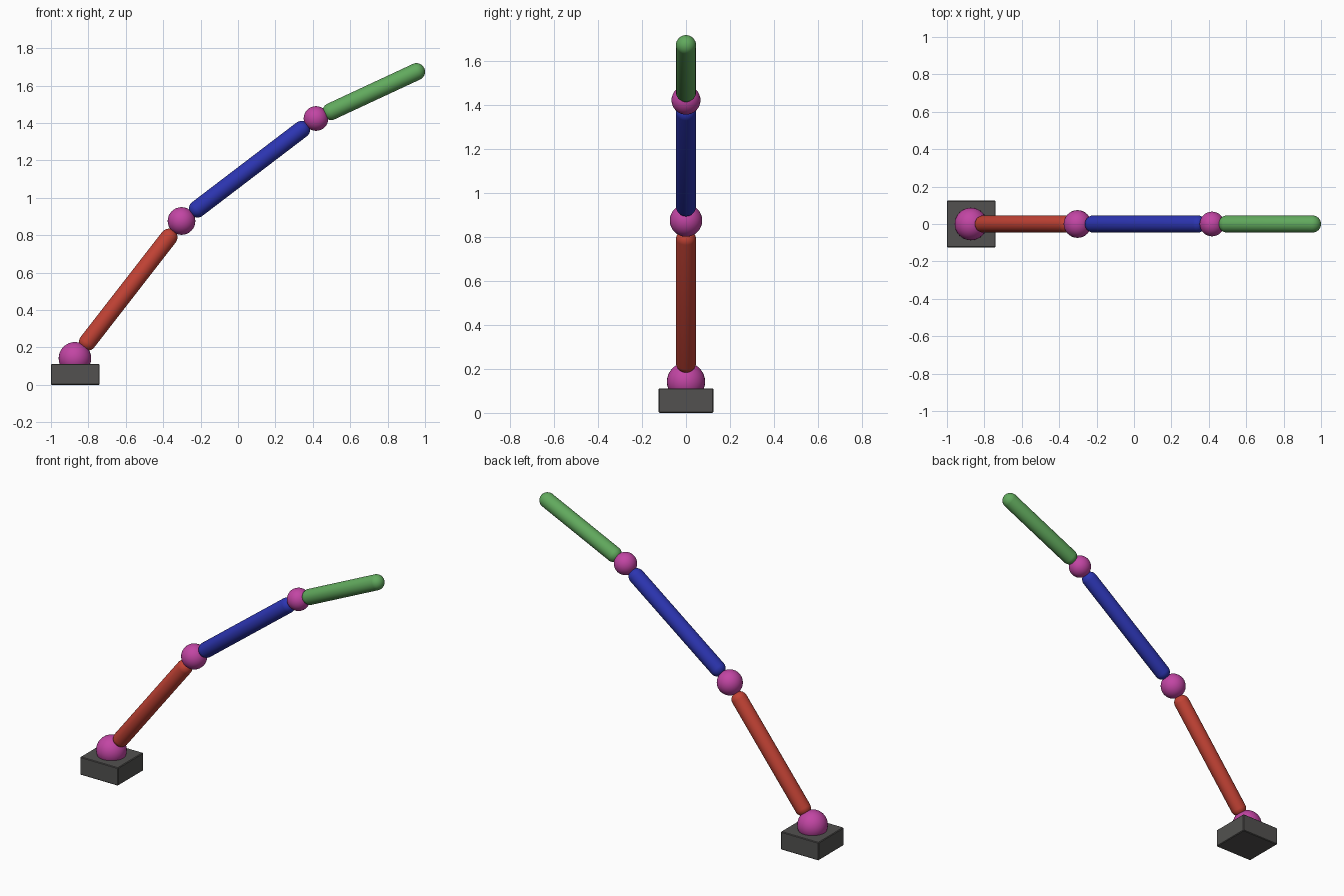
import bpy, bmesh, math
from mathutils import Vector

if "Cube" in bpy.data.objects:
    bpy.data.objects.remove(bpy.data.objects["Cube"])


def material(name, rgb):
    m = bpy.data.materials.new(name)
    m.diffuse_color = (*rgb, 1)
    m.use_nodes = True
    m.node_tree.nodes["Principled BSDF"].inputs["Base Color"].default_value = m.diffuse_color
    return m


GREY = material("dark grey", (0.085, 0.083, 0.08))
MAGENTA = material("magenta", (0.54, 0.06, 0.37))
RED = material("red", (0.54, 0.055, 0.035))
BLUE = material("blue", (0.025, 0.035, 0.44))
GREEN = material("green", (0.12, 0.40, 0.11))

ROD_R = 0.046


def add_object(name, bm, mat, smooth=True):
    me = bpy.data.meshes.new(name)
    for f in bm.faces:
        f.smooth = smooth
    bm.to_mesh(me)
    bm.free()
    me.materials.append(mat)
    ob = bpy.data.objects.new(name, me)
    bpy.context.collection.objects.link(ob)
    return ob


def ball(name, centre, radius):
    bm = bmesh.new()
    bmesh.ops.create_uvsphere(bm, u_segments=32, v_segments=16, radius=radius)
    ob = add_object(name, bm, MAGENTA)
    ob.location = centre


def capsule(name, a, b, mat):
    # a sphere whose two halves are pulled apart along its axis
    axis = b - a
    half = axis.length / 2
    bm = bmesh.new()
    bmesh.ops.create_uvsphere(bm, u_segments=32, v_segments=17, radius=ROD_R)
    for v in bm.verts:
        v.co.z += half if v.co.z > 0 else -half
    ob = add_object(name, bm, mat)
    ob.location = (a + b) / 2
    ob.rotation_mode = 'QUATERNION'
    ob.rotation_quaternion = axis.to_track_quat('Z', 'Y')


# joint centres from base to tip
shoulder = Vector((-0.872, 0, 0.142))
elbow = Vector((-0.302, 0, 0.876))
wrist = Vector((0.417, 0, 1.424))
tip = Vector((0.954, 0, 1.674))

# base block
bm = bmesh.new()
bmesh.ops.create_cube(bm, size=1)
for v in bm.verts:
    v.co = Vector((v.co.x * 0.26 - 0.87, v.co.y * 0.25, v.co.z * 0.112 + 0.056))
bmesh.ops.bevel(bm, geom=bm.edges[:], offset=0.004, segments=1, affect='EDGES')
add_object("base", bm, GREY, smooth=False)

# ball joints
ball("shoulder_joint", shoulder, 0.087)
ball("elbow_joint", elbow, 0.074)
ball("wrist_joint", wrist, 0.066)


# arm segments, each stopping short of the joint centres
def segment(name, a, b, gap_a, gap_b, mat):
    d = (b - a).normalized()
    capsule(name, a + d * gap_a, b - d * gap_b, mat)


segment("lower_arm", shoulder, elbow, 0.11, 0.11, RED)
segment("upper_arm", elbow, wrist, 0.107, 0.097, BLUE)
segment("hand_rod", wrist, tip, 0.089, 0.0, GREEN)
